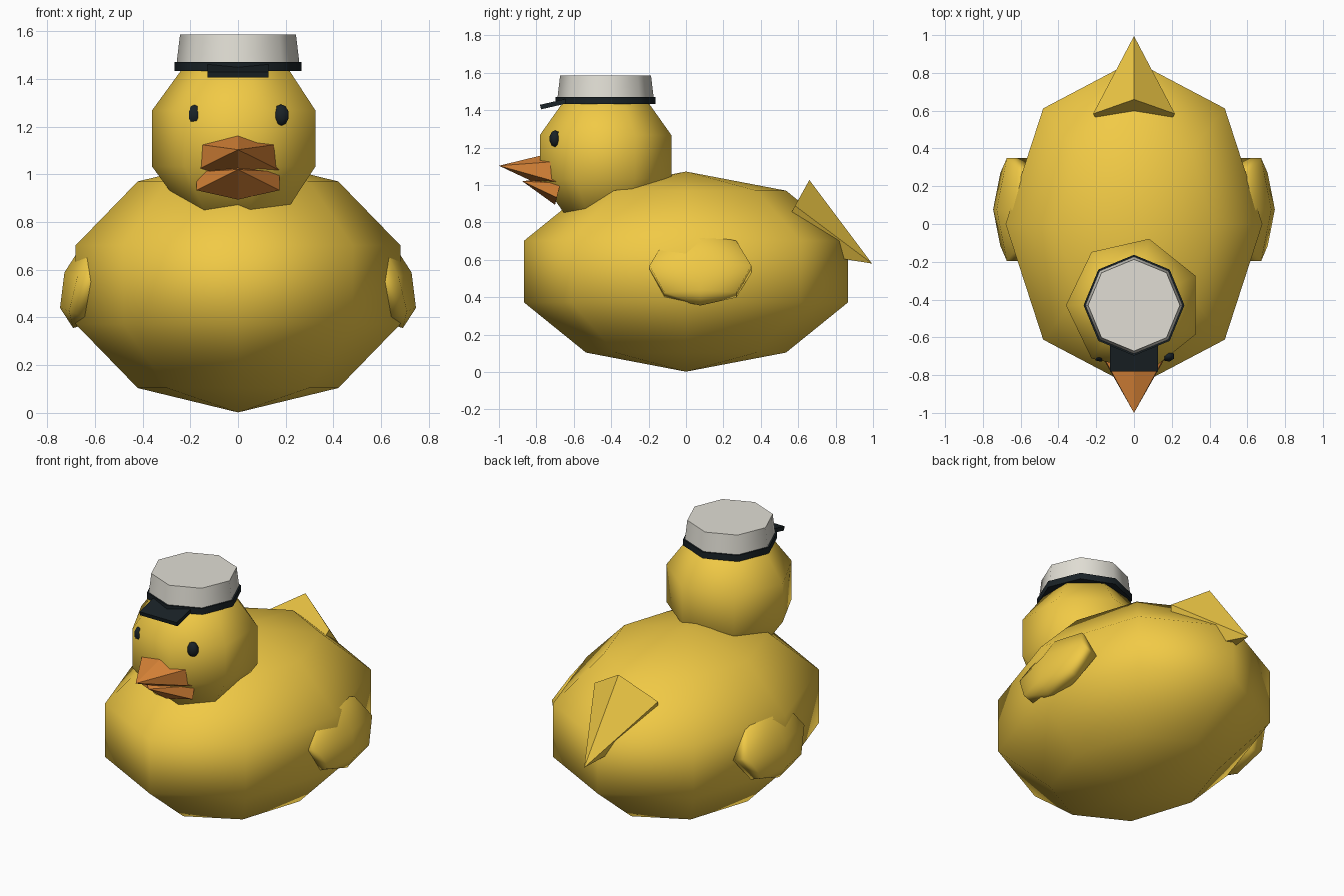
import bpy, bmesh
from math import sin, cos, pi, radians

if "Cube" in bpy.data.objects:
    bpy.data.objects.remove(bpy.data.objects["Cube"])

def material(name, rgb):
    m = bpy.data.materials.new(name)
    m.diffuse_color = (*rgb, 1)
    m.use_nodes = True
    m.node_tree.nodes["Principled BSDF"].inputs["Base Color"].default_value = m.diffuse_color
    return m

YELLOW = material("yellow", (0.88, 0.59, 0.06))
ORANGE = material("orange", (0.72, 0.24, 0.04))
BLACK = material("black", (0.01, 0.016, 0.02))
WHITE = material("off_white", (0.75, 0.73, 0.66))

def finish(name, bm, mat, loc, rot, scale, smooth):
    bmesh.ops.recalc_face_normals(bm, faces=bm.faces)
    me = bpy.data.meshes.new(name)
    bm.to_mesh(me)
    bm.free()
    me.materials.append(mat)
    ob = bpy.data.objects.new(name, me)
    bpy.context.collection.objects.link(ob)
    ob.location, ob.scale = loc, scale
    ob.rotation_euler = [radians(a) for a in rot]
    if smooth:
        bpy.ops.object.select_all(action='DESELECT')
        bpy.context.view_layer.objects.active = ob
        ob.select_set(True)
        bpy.ops.object.shade_smooth_by_angle(angle=radians(smooth))
    return ob

def spin(name, profile, n, mat, loc, rot=(0, 0, 0), scale=(1, 1, 1), phase=0, smooth=0):
    """Turn an (r, z) profile round local z with n sides; r = 0 makes a pole."""
    bm = bmesh.new()
    rings = []
    for r, z in profile:
        if r < 1e-5:
            rings.append([bm.verts.new((0, 0, z))] * n)
        else:
            angs = [radians(phase) + 2 * pi * i / n for i in range(n)]
            rings.append([bm.verts.new((r * cos(a), r * sin(a), z)) for a in angs])
    for lo, hi in zip(rings, rings[1:]):
        for i in range(n):
            j = (i + 1) % n
            quad = dict.fromkeys((lo[i], lo[j], hi[j], hi[i]))
            bm.faces.new(list(quad))
    for ring in (rings[0], rings[-1]):
        if len(set(ring)) == n:
            bm.faces.new(ring)
    return finish(name, bm, mat, loc, rot, scale, smooth)

def ball(name, n, rings, mat, loc, radii, rot=(0, 0, 0), phase=0):
    prof = [(sin(pi * k / rings), -cos(pi * k / rings)) for k in range(rings + 1)]
    return spin(name, prof, n, mat, loc, rot, radii, phase, 180)

# body and head
ball("body", 8, 5, YELLOW, (0, 0, 0.537), (0.715, 0.91, 0.535))
ball("head", 7, 5, YELLOW, (0, -0.43, 1.15), (0.379, 0.379, 0.379), phase=180)

# wings and eyes
for s, side in ((1, "right"), (-1, "left")):
    ball(side + "_wing", 6, 4, YELLOW, (s * 0.62, 0.077, 0.55),
         (0.114, 0.314, 0.207), (0, -20 * s, 0))
    ball(side + "_eye", 7, 5, BLACK, (s * 0.181, -0.70, 1.248),
         (0.036, 0.031, 0.045), phase=180)

# tail, apex at the object origin
spin("tail", [(0.228, -0.51), (0, 0)], 5, YELLOW, (0, 0.995, 0.58), (-119, 0, 0), phase=-90)

# beak halves
spin("upper_beak", [(0.211, -0.33), (0, 0)], 6, ORANGE, (0, -1.0, 1.103),
     (84.3, 0, 0), (1, 0.55, 1), 90)
spin("lower_beak", [(0.2, -0.2), (0, 0)], 6, ORANGE, (0, -0.875, 1.02),
     (76, 0, 0), (1, 0.4, 1), 90)

# cap: crown, band and visor
spin("cap_crown", [(0.258, 1.46), (0.243, 1.585)], 8, WHITE, (0, -0.43, 0), smooth=50)
spin("cap_band", [(0.267, 1.432), (0.267, 1.47)], 8, BLACK, (0, -0.43, 0), smooth=50)
bm = bmesh.new()
bmesh.ops.create_cube(bm, size=1)
finish("cap_visor", bm, BLACK, (0, -0.69, 1.437), (13, 0, 0), (0.255, 0.18, 0.025), 0)
